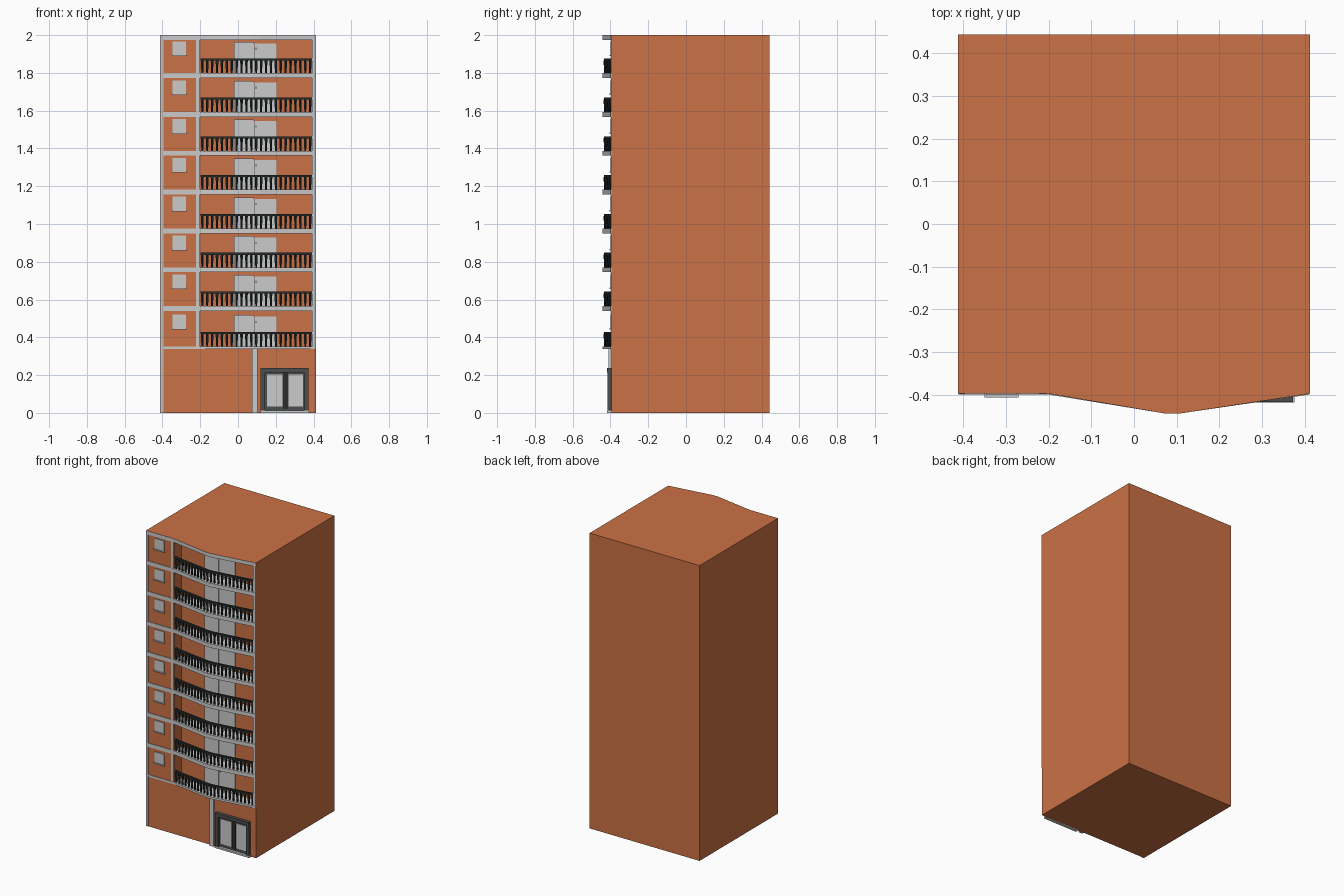
import bpy, bmesh, math
from mathutils import Matrix

if "Cube" in bpy.data.objects:
    bpy.data.objects.remove(bpy.data.objects["Cube"])


def material(name, r, g, b):
    m = bpy.data.materials.new(name)
    m.diffuse_color = (r, g, b, 1)
    m.use_nodes = True
    m.node_tree.nodes["Principled BSDF"].inputs["Base Color"].default_value = m.diffuse_color
    return m


BRICK = material("terracotta wall", 0.60, 0.165, 0.06)
GREY = material("pale grey trim", 0.60, 0.60, 0.60)
DARK = material("charcoal railing", 0.022, 0.027, 0.027)
FRAME = material("dark grey frame", 0.075, 0.075, 0.075)


def finish(name, bm, *mats):
    bmesh.ops.recalc_face_normals(bm, faces=bm.faces)
    me = bpy.data.meshes.new(name)
    bm.to_mesh(me)
    bm.free()
    for m in mats:
        me.materials.append(m)
    ob = bpy.data.objects.new(name, me)
    bpy.context.collection.objects.link(ob)
    return ob


def add_prism(bm, plan, z0, z1):
    low = [bm.verts.new((x, y, z0)) for x, y in plan]
    top = [bm.verts.new((x, y, z1)) for x, y in plan]
    bm.faces.new(low)
    bm.faces.new(top)
    for i in range(len(plan)):
        j = (i + 1) % len(plan)
        bm.faces.new((low[i], low[j], top[j], top[i]))


def add_box(bm, x0, x1, y0, y1, z0, z1):
    add_prism(bm, [(x0, y0), (x1, y0), (x1, y1), (x0, y1)], z0, z1)


def boxes(name, mat, items):
    bm = bmesh.new()
    for it in items:
        add_box(bm, *it)
    return finish(name, bm, mat)


W, BACK, FRONT, RECESS = 0.412, 0.443, -0.395, -0.32
BAY_L, BAY_R = -0.2, 0.392
BASE, PITCH = 0.352, 0.2055
floors = [BASE + PITCH * i for i in range(8)]
floors = [f + (0.008 if i else 0) for i, f in enumerate(floors)]

# Ground storey, and upper storeys with the balcony recess
boxes("ground_storey", BRICK, [(-W, W, FRONT, BACK, 0, 0.345)])
bm = bmesh.new()
add_prism(bm, [(-W, FRONT), (BAY_L, FRONT), (BAY_L, RECESS), (BAY_R, RECESS),
               (BAY_R, FRONT), (W, FRONT), (W, BACK), (-W, BACK)], 0.345, 1.975)
finish("upper_storeys", bm, BRICK)

# Roof slab: bowed front, grey only on the front edge
bm = bmesh.new()
add_prism(bm, [(-W, FRONT - 0.002), (BAY_L, FRONT - 0.002), (0.07, -0.443), (0.11, -0.443),
               (W, FRONT - 0.002), (W, BACK), (-W, BACK)], 1.975, 2.0)
roof = finish("roof_slab", bm, BRICK, GREY)
for p in roof.data.polygons:
    p.material_index = 1 if p.normal.y < -0.5 or p.normal.z < -0.5 else 0

# Bowed balcony slabs
bm = bmesh.new()
for i, f in enumerate(floors):
    y = FRONT - 0.004
    add_prism(bm, [(-W + 0.001, y), (BAY_L, y), (0.07, -0.443), (0.11, -0.443),
                   (W - 0.001, y), (W - 0.001, -0.31), (-W + 0.001, -0.31)],
              f - (0.026 if i else 0.014), f)
finish("balcony_slabs", bm, GREY)

# Vertical trim
boxes("facade_pillars", GREY, [
    (-W + 0.001, -0.395, FRONT - 0.003, -0.38, 0, 1.976),
    (-0.222, -0.203, FRONT - 0.003, -0.38, 0.345, 1.976),
    (0.391, W - 0.001, FRONT - 0.003, -0.38, 0.345, 1.976),
    (0.073, 0.102, -0.410, -0.38, 0, 0.345)])

# Windows with sills on the flat left bay
panes, sills = [], []
for f in floors:
    panes.append((-0.346, -0.274, FRONT - 0.005, -0.38, f + 0.096, f + 0.168))
    sills.append((-0.350, -0.270, FRONT - 0.011, -0.38, f + 0.090, f + 0.097))
boxes("windows", GREY, panes)
boxes("window_sills", GREY, sills)

# Balcony doors: two leaves, a dark joint and a handle
leaves, joints = [], []
for f in floors:
    leaves.append((-0.022, 0.084, RECESS - 0.008, -0.31, f, f + 0.165))
    leaves.append((0.087, 0.204, RECESS - 0.006, -0.31, f, f + 0.157))
    joints.append((0.084, 0.087, RECESS - 0.004, -0.31, f, f + 0.157))
    joints.append((0.092, 0.098, RECESS - 0.012, -0.315, f + 0.123, f + 0.135))
boxes("balcony_doors", GREY, leaves)
boxes("door_joints_and_handles", FRAME, joints)

# Railings follow the bow of the slab
path = [(-0.198, -0.388), (0.07, -0.428), (0.11, -0.428), (0.391, -0.388)]


def bow(x):
    for (xa, ya), (xb, yb) in zip(path, path[1:]):
        if x <= xb:
            return ya + (yb - ya) * (x - xa) / (xb - xa)
    return path[-1][1]


rails, posts = bmesh.new(), bmesh.new()
COUNT = 23
for f in floors:
    add_prism(rails, [(x, y - 0.007) for x, y in path] +
              [(x, y + 0.007) for x, y in reversed(path)], f + 0.066, f + 0.077)
    for k in range(COUNT):
        x = -0.189 + k * 0.571 / (COUNT - 1)
        bmesh.ops.create_cone(posts, cap_ends=True, segments=6, radius1=0.0055,
                              radius2=0.0085, depth=0.068,
                              matrix=Matrix.Translation((x, bow(x), f + 0.033)))
finish("balcony_handrails", rails, DARK)
finish("balcony_balusters", posts, DARK)

# Entrance: frame, glazed leaves and step
boxes("entrance_frame", FRAME, [
    (0.120, 0.142, -0.415, -0.39, 0.012, 0.235),
    (0.350, 0.372, -0.415, -0.39, 0.012, 0.235),
    (0.120, 0.372, -0.417, -0.39, 0.215, 0.238),
    (0.142, 0.350, -0.402, -0.39, 0.012, 0.215)])
boxes("entrance_mullion", DARK, [(0.238, 0.266, -0.404, -0.39, 0.02, 0.215)])
boxes("entrance_panes", GREY, [
    (0.154, 0.236, -0.406, -0.39, 0.033, 0.202),
    (0.268, 0.344, -0.406, -0.39, 0.033, 0.202)])
boxes("entrance_step", GREY, [(0.118, 0.376, -0.418, -0.39, 0, 0.012)])
